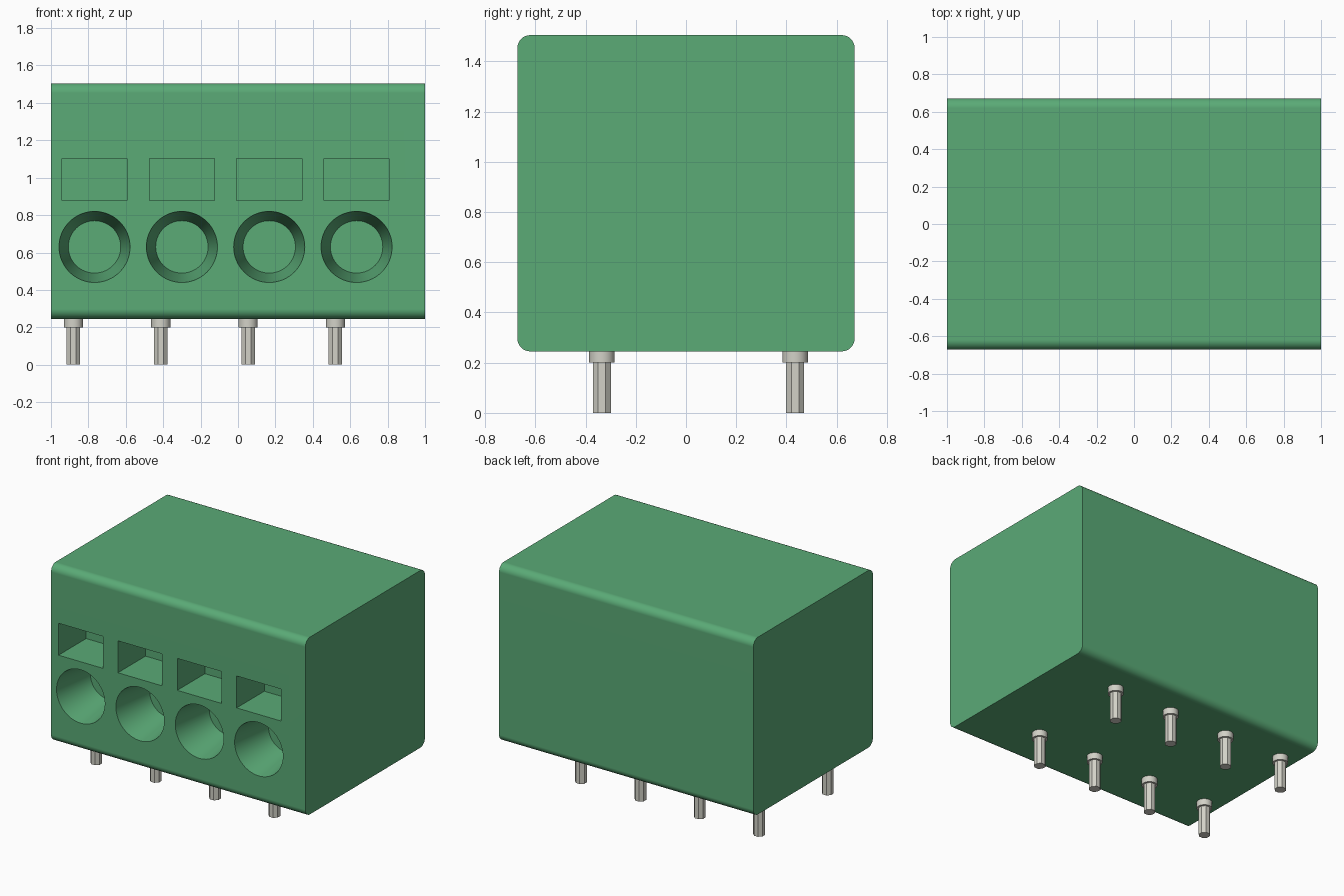
import bpy, bmesh, math
from mathutils import Matrix, Vector

old = bpy.data.objects.get("Cube")
if old:
    bpy.data.objects.remove(old, do_unlink=True)


def material(name, rgb, metallic=0.0):
    m = bpy.data.materials.new(name)
    m.use_nodes = True
    m.diffuse_color = (*rgb, 1)
    bsdf = next(n for n in m.node_tree.nodes if n.type == 'BSDF_PRINCIPLED')
    bsdf.inputs["Base Color"].default_value = (*rgb, 1)
    return m


GREEN = material("green plastic", (0.103, 0.405, 0.183))
METAL = material("pin metal", (0.645, 0.639, 0.572))


def make_object(name, bm, mat):
    bmesh.ops.recalc_face_normals(bm, faces=bm.faces)
    mesh = bpy.data.meshes.new(name)
    bm.to_mesh(mesh)
    bm.free()
    mesh.materials.append(mat)
    ob = bpy.data.objects.new(name, mesh)
    bpy.context.scene.collection.objects.link(ob)
    return ob


def select_only(ob):
    bpy.ops.object.select_all(action='DESELECT')
    ob.select_set(True)
    bpy.context.view_layer.objects.active = ob


def smooth(ob, angle=30):
    select_only(ob)
    bpy.ops.object.shade_smooth_by_angle(angle=math.radians(angle))


def add_box(bm, lo, hi):
    lo, hi = Vector(lo), Vector(hi)
    size = hi - lo
    mat = Matrix.Translation((lo + hi) / 2) @ Matrix.Diagonal((*size, 1))
    bmesh.ops.create_cube(bm, size=1, matrix=mat)


def add_cone(bm, r_bottom, r_top, z0, z1, x=0, y=0, sides=32, turn=0.0):
    mat = Matrix.Translation((x, y, (z0 + z1) / 2)) @ Matrix.Rotation(turn, 4, 'Z')
    return bmesh.ops.create_cone(bm, cap_ends=True, segments=sides, radius1=r_bottom,
                                 radius2=r_top, depth=z1 - z0, matrix=mat)["verts"]


PITCH = 0.467
POLES = 4
FRONT, BOTTOM, TOP = -0.672, 0.245, 1.505
DEPTH = 0.31

# Housing: box with the four long edges rounded
bm = bmesh.new()
add_box(bm, (-1, FRONT, BOTTOM), (1, -FRONT, TOP))
long_edges = [e for e in bm.edges
              if abs(e.verts[0].co.x - e.verts[1].co.x) > 1]
bmesh.ops.bevel(bm, geom=long_edges, offset=0.052, segments=8,
                profile=0.5, affect='EDGES')
housing = make_object("housing", bm, GREEN)

# Cutter: a release slot and a tapered wire entry for every pole
bm = bmesh.new()
OUT = 0.05
slope = (0.19 - 0.14) / DEPTH
for i in range(POLES):
    x = -0.767 + i * PITCH
    add_box(bm, (x - 0.174, FRONT - OUT, 0.877), (x + 0.174, FRONT + DEPTH, 1.104))
    verts = add_cone(bm, 0.14, 0.19 + slope * OUT, -DEPTH, OUT, sides=64)
    place = Matrix.Translation((x, FRONT, 0.63)) @ Matrix.Rotation(math.pi / 2, 4, 'X')
    bmesh.ops.transform(bm, matrix=place, verts=verts)
cutter = make_object("opening_cutter", bm, GREEN)
cutter.hide_render = True

select_only(housing)
cut = housing.modifiers.new("openings", 'BOOLEAN')
cut.operation = 'DIFFERENCE'
cut.solver = 'EXACT'
cut.object = cutter
bpy.ops.object.modifier_apply(modifier=cut.name)
bpy.data.objects.remove(cutter, do_unlink=True)
smooth(housing)
weighted = housing.modifiers.new("flat faces", 'WEIGHTED_NORMAL')
weighted.keep_sharp = True

# Solder pins: round collar with an eight-sided shaft, in two rows
for row, y in (("front", -0.335), ("back", 0.435)):
    for i in range(POLES):
        x = -0.88 + i * PITCH
        bm = bmesh.new()
        add_cone(bm, 0.051, 0.051, 0.2, BOTTOM + 0.005, x, y)
        collar = make_object(f"{row}_pin_collar_{i + 1}", bm, METAL)
        smooth(collar)
        bm = bmesh.new()
        add_cone(bm, 0.039, 0.039, 0, 0.21, x, y, sides=8, turn=math.pi / 8)
        make_object(f"{row}_pin_shaft_{i + 1}", bm, METAL)
